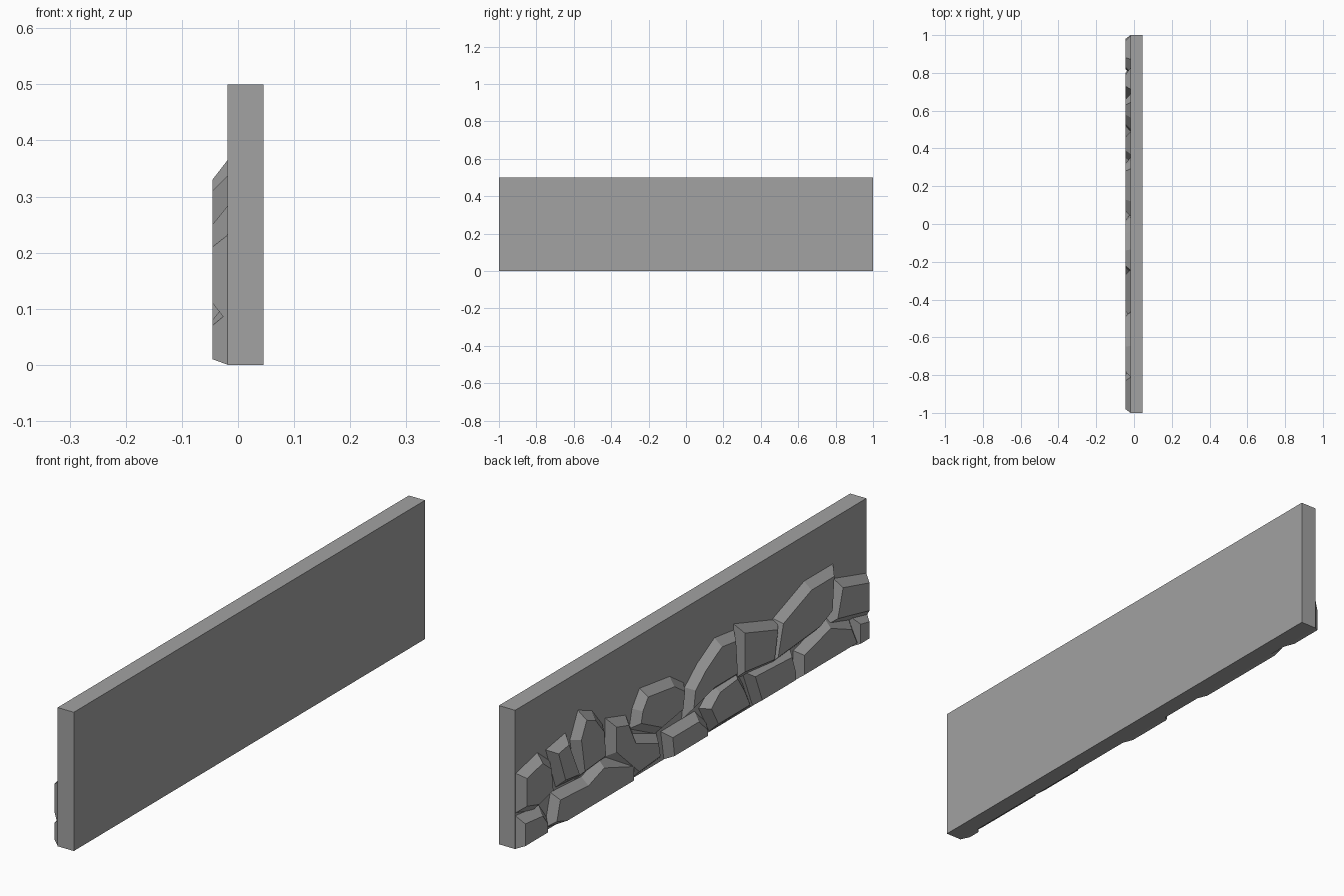
import bpy
import bmesh
from mathutils import Vector

if "Cube" in bpy.data.objects:
    bpy.data.objects.remove(bpy.data.objects["Cube"], do_unlink=True)

WALL_FACE = -0.019    # side of the wall that carries the rocks
ROCK_FACE = -0.0455   # flat outer side of the rocks
BEVEL = 0.028         # width of the sloped rim around each rock

stone = bpy.data.materials.new("grey stone")
stone.use_nodes = True
grey = (0.36, 0.36, 0.36, 1)
stone.diffuse_color = grey
stone.node_tree.nodes["Principled BSDF"].inputs["Base Color"].default_value = grey


def add_object(name, bm):
    bmesh.ops.recalc_face_normals(bm, faces=bm.faces)
    mesh = bpy.data.meshes.new(name)
    bm.to_mesh(mesh)
    bm.free()
    mesh.materials.append(stone)
    obj = bpy.data.objects.new(name, mesh)
    bpy.context.collection.objects.link(obj)
    return obj


def clamp(value, low, high):
    return max(low, min(high, value))


def widen(outline, distance):
    """Push every corner of a (y, z) outline outward, staying on the wall."""
    result = []
    for i, corner in enumerate(outline):
        before = (corner - outline[i - 1]).normalized()
        after = (outline[(i + 1) % len(outline)] - corner).normalized()
        normal_a = Vector((before.y, -before.x))
        normal_b = Vector((after.y, -after.x))
        miter = normal_a + normal_b
        miter *= distance / max(0.6, 1 + normal_a.dot(normal_b))
        moved = corner + miter
        result.append(Vector((clamp(moved.x, -1, 1), clamp(moved.y, 0, 0.5))))
    return result


def rock(name, *corners):
    """Flat-faced rock with sloped sides; corners are (y, z) in hundredths."""
    top = [Vector(c) / 100 for c in corners]
    base = widen(top, BEVEL)
    bm = bmesh.new()
    outer = [bm.verts.new((ROCK_FACE, p.x, p.y)) for p in top]
    inner = [bm.verts.new((WALL_FACE + 0.001, p.x, p.y)) for p in base]
    bm.faces.new(outer)
    bm.faces.new(inner[::-1])
    for i in range(len(outer)):
        j = (i + 1) % len(outer)
        bm.faces.new((outer[i], inner[i], inner[j], outer[j]))
    add_object(name, bm)


# Wall slab
bm = bmesh.new()
bmesh.ops.create_cube(bm, size=1)
thickness = 0.0455 - WALL_FACE
bmesh.ops.scale(bm, vec=(thickness, 2, 0.5), verts=bm.verts)
bmesh.ops.translate(bm, vec=(WALL_FACE + thickness / 2, 0, 0.25), verts=bm.verts)
add_object("wall_slab", bm)

# Upper row of boulders, from the back end of the wall to the front end
rock("upper_boulder_end", (97, 25), (88, 27), (83, 23), (82, 15), (90, 13), (97, 15))
rock("upper_sliver", (79, 27), (73, 28), (67, 15), (75, 16))
rock("upper_boulder_tall", (66, 27), (63, 33), (58, 31), (53, 25), (52, 16), (64, 15))
rock("upper_boulder_hooked", (46, 24), (39, 22), (35, 14), (22, 9),
     (21, 4), (33, 3), (46, 15))
rock("upper_boulder_round", (31, 24), (28, 28), (13, 26), (7, 22),
     (8, 16), (20, 14), (32, 20))
rock("upper_boulder_arched", (1, 20), (-5, 25), (-14, 30), (-22, 29),
     (-23, 17), (-10, 17), (2, 14))
rock("upper_boulder_square", (-27, 30), (-46, 24), (-44, 14), (-27, 16))
rock("upper_boulder_large", (-49, 25), (-65, 31), (-78, 31), (-77, 19),
     (-70, 16), (-46, 14))
rock("upper_boulder_front", (-83, 25), (-98, 21), (-98, 11), (-80, 15))

# Lower row of rocks along the foot of the wall
rock("foot_rock_end", (98, 1), (98, 9), (88, 8), (85, 4), (85, 1))
rock("foot_rock_long", (80, 3), (78, 10), (62, 9), (53, 12), (36, 6), (36, 1), (74, 1))
rock("foot_rock_low", (14, 8), (-1, 8), (-6, 3), (-6, 1), (13, 1))
rock("foot_rock_peaked", (-8, 10), (-13, 14), (-23, 15), (-27, 9), (-30, 3), (-12, 3))
rock("foot_rock_flat", (-33, 12), (-54, 11), (-56, 5), (-56, 2), (-37, 2))
rock("foot_rock_wide", (-61, 9), (-76, 13), (-88, 8), (-91, 2), (-61, 2))
rock("foot_rock_front", (-93, 8), (-98, 7), (-98, 1), (-93, 1))
